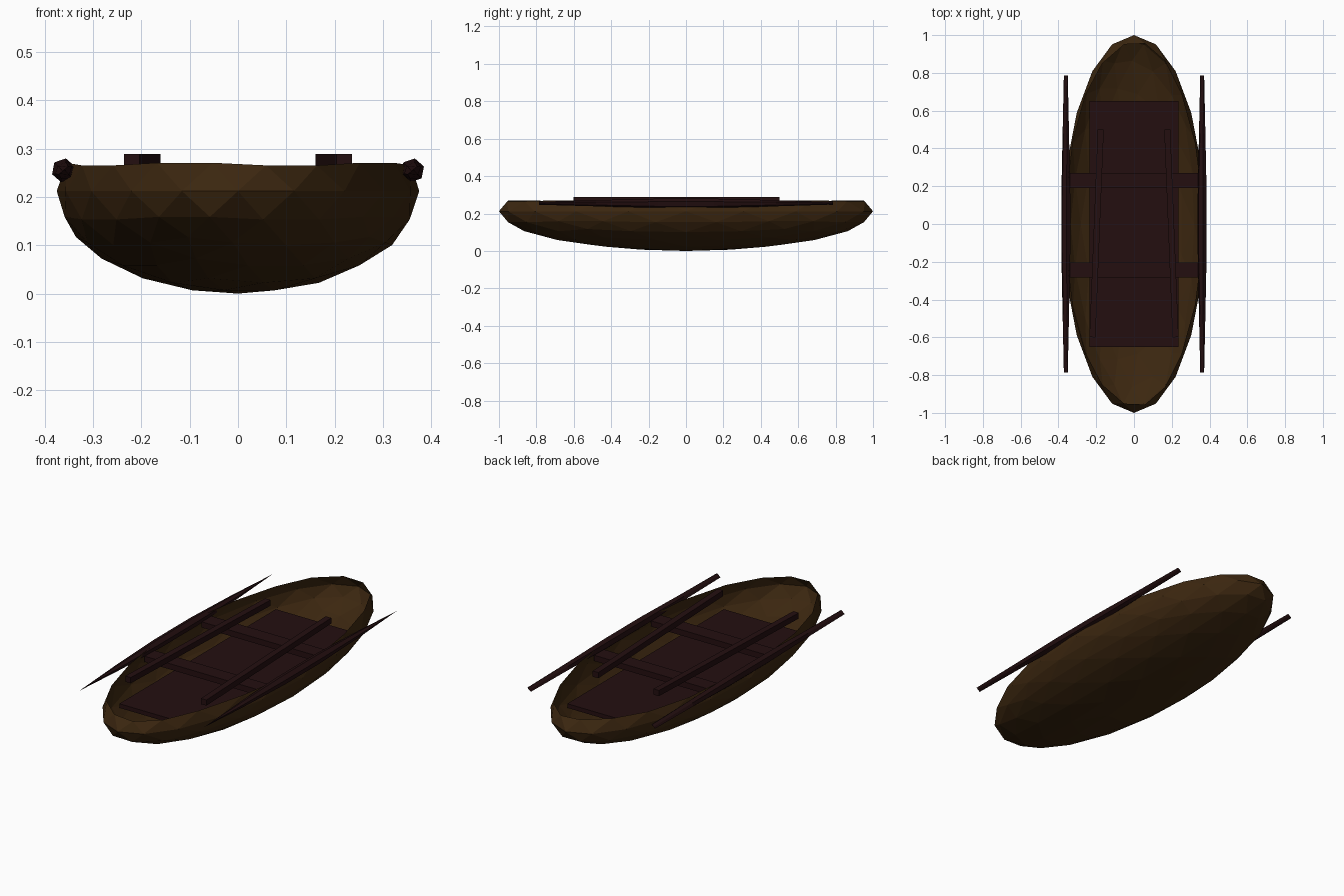
import bpy, bmesh, math
from mathutils import Matrix, Vector

if "Cube" in bpy.data.objects:
    bpy.data.objects.remove(bpy.data.objects["Cube"])


def material(name, rgb):
    m = bpy.data.materials.new(name)
    m.diffuse_color = (*rgb, 1)
    m.use_nodes = True
    m.node_tree.nodes["Principled BSDF"].inputs["Base Color"].default_value = m.diffuse_color
    return m


HULL = material("brown_wood", (0.045, 0.020, 0.005))
DARK = material("dark_red_wood", (0.017, 0.0045, 0.005))


def add(name, bm, mat):
    mesh = bpy.data.meshes.new(name)
    bm.to_mesh(mesh)
    bm.free()
    mesh.materials.append(mat)
    obj = bpy.data.objects.new(name, mesh)
    bpy.context.collection.objects.link(obj)
    return obj


def box(name, centre, size, turn=0.0):
    bm = bmesh.new()
    bmesh.ops.create_cube(bm, size=1)
    bm.transform(Matrix.Translation(centre) @ Matrix.Rotation(turn, 4, 'Z')
                 @ Matrix.Diagonal((*size, 1)))
    return add(name, bm, DARK)


# Hull: faceted ellipsoid opened just above its widest line
bm = bmesh.new()
bmesh.ops.create_icosphere(bm, subdivisions=3, radius=1)
bmesh.ops.delete(bm, geom=[v for v in bm.verts if v.co.z > 0.4], context='VERTS')
bm.transform(Matrix.Translation((0, 0, 0.212)) @ Matrix.Diagonal((0.375, 1, 0.212, 1)))
add("hull", bm, HULL)

# Floor board inside the hull
box("floor_board", (0, 0, 0.152), (0.47, 1.3, 0.022))

# Cross seats
for label, y in (("front", -0.243), ("rear", 0.23)):
    box(label + "_seat", (0, y, 0.228), (0.69, 0.08, 0.03))

# Loose poles lying on the seats, slightly converging to the rear
for label, s in (("left", -1), ("right", 1)):
    box(label + "_pole", (s * 0.198, -0.05, 0.274), (0.032, 1.1, 0.03), s * 0.04)


# Oars: six-sided spindles that flatten to slanted edges at both ends
def oar(name, x, z=0.255):
    e, n = Vector((0.78, 0, 0.63)), Vector((-0.63, 0, 0.78))
    stations = [(-0.787, 0.56, 0.02), (-0.48, 0.75, 0.6), (-0.15, 1, 1),
                (0.15, 1, 1), (0.48, 0.75, 0.6), (0.787, 0.56, 0.02)]
    bm = bmesh.new()
    rings = []
    for y, wide, thick in stations:
        ring = []
        for i in range(6):
            a = math.radians(60 * i - 20)
            ring.append(bm.verts.new(Vector((x, y, z))
                                     + e * (0.025 * wide * math.cos(a))
                                     + n * (0.025 * thick * math.sin(a))))
        rings.append(ring)
    for p, q in zip(rings, rings[1:]):
        for i in range(6):
            j = (i + 1) % 6
            bm.faces.new((p[i], p[j], q[j], q[i]))
    bm.faces.new(rings[0])
    bm.faces.new(rings[-1])
    bmesh.ops.recalc_face_normals(bm, faces=bm.faces)
    add(name, bm, DARK)


oar("left_oar", -0.361)
oar("right_oar", 0.361)
